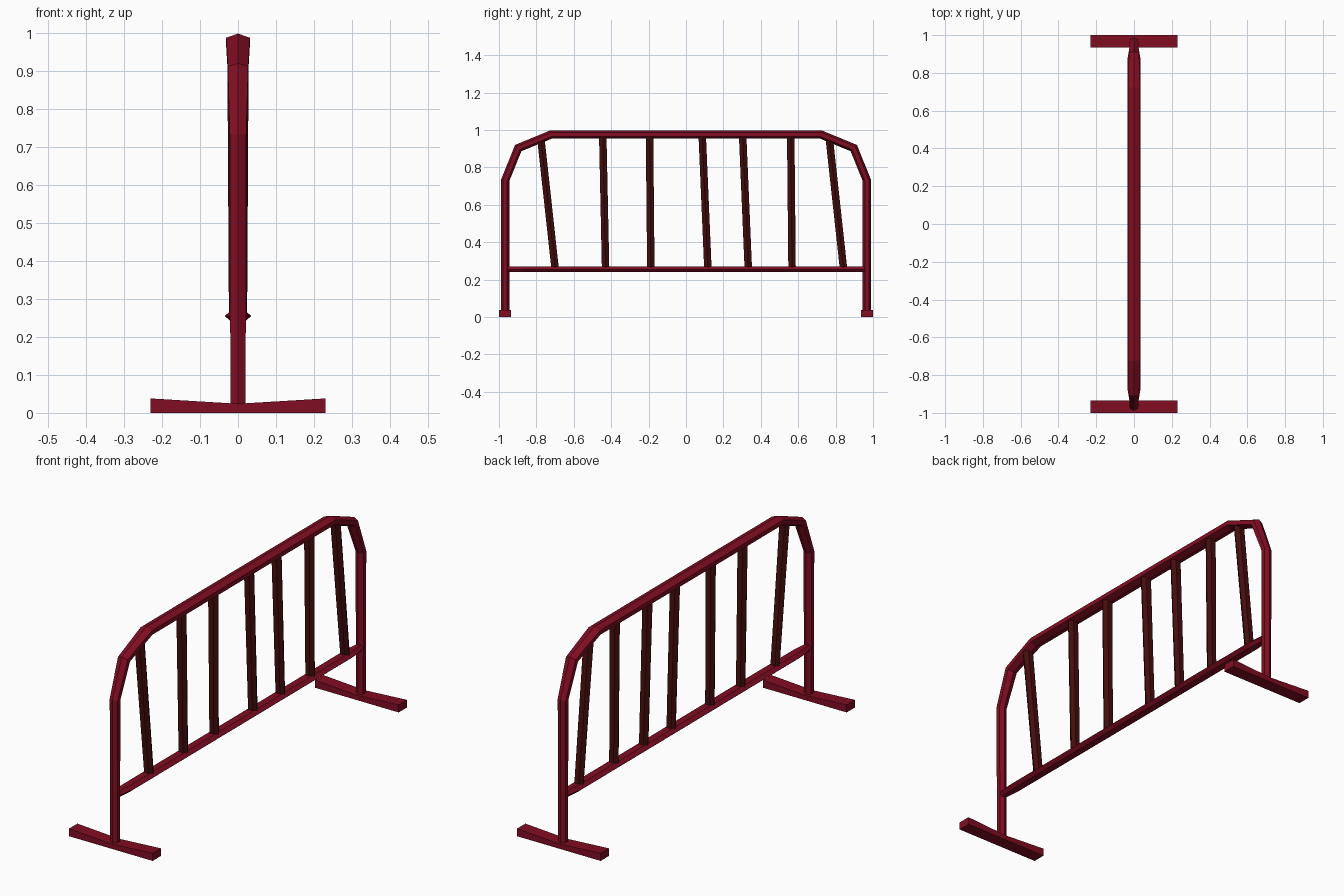
import bpy, bmesh, math
from mathutils import Vector

if "Cube" in bpy.data.objects:
    bpy.data.objects.remove(bpy.data.objects["Cube"])


def material(name, rgb):
    m = bpy.data.materials.new(name)
    m.diffuse_color = (*rgb, 1)
    m.use_nodes = True
    m.node_tree.nodes["Principled BSDF"].inputs["Base Color"].default_value = m.diffuse_color
    return m


red = material("crimson paint", (0.22, 0.004, 0.016))
dark = material("dark maroon bars", (0.06, 0.004, 0.004))


def finish(name, bm, mat):
    bmesh.ops.recalc_face_normals(bm, faces=bm.faces)
    me = bpy.data.meshes.new(name)
    bm.to_mesh(me)
    bm.free()
    me.materials.append(mat)
    ob = bpy.data.objects.new(name, me)
    bpy.context.collection.objects.link(ob)
    return ob


def tube(name, path, mat, rn, phase=0.0):
    """Six-sided tube along (y, z, half width in x) stations; rn is the in-plane radius."""
    bm = bmesh.new()
    pts = [Vector((y, z)) for y, z, _ in path]
    rings = []
    for i, p in enumerate(pts):
        a = (p - pts[i - 1]).normalized() if i > 0 else (pts[1] - p).normalized()
        b = (pts[i + 1] - p).normalized() if i < len(pts) - 1 else a
        t = (a + b).normalized()
        n = Vector((-t.y, t.x)) * rn / t.dot(a)      # mitred joint
        ring = []
        for k in range(6):
            ang = phase + k * math.pi / 3
            q = p + n * math.cos(ang)
            ring.append(bm.verts.new((path[i][2] * math.sin(ang), q.x, q.y)))
        rings.append(ring)
    for r, s in zip(rings, rings[1:]):
        for k in range(6):
            j = (k + 1) % 6
            bm.faces.new((r[k], r[j], s[j], s[k]))
    bm.faces.new(rings[0])
    bm.faces.new(rings[-1])
    return finish(name, bm, mat)


EDGE = math.pi / 6   # turns a tube edge towards x

# Bent outer frame: post, two bends, top rail, mirrored
half = [(-0.967, 0.015, 0.023), (-0.967, 0.73, 0.025),
        (-0.897, 0.903, 0.031), (-0.72, 0.976, 0.036)]
tube("outer_frame", half + [(-y, z, w) for y, z, w in reversed(half)], red, 0.022)

# Lower rail, narrowing where it meets the posts
tube("lower_rail", [(-0.96, 0.255, 0.02), (-0.87, 0.255, 0.035),
                    (0.87, 0.255, 0.035), (0.96, 0.255, 0.02)], red, 0.0175, EDGE)

# Slightly crooked upright bars: (top y, bottom y)
bars = [(-0.775, -0.70), (-0.445, -0.43), (-0.195, -0.188), (0.087, 0.117),
        (0.303, 0.333), (0.56, 0.567), (0.767, 0.842)]
for i, (top, bottom) in enumerate(bars):
    z = 0.945 if abs(top) > 0.7 else 0.965
    tube(f"bar_{i + 1}", [(bottom, 0.26, 0.024), (top, z, 0.028)], dark, 0.023, EDGE)

# Feet: long blocks whose top dips towards the post
profile = [(-0.23, 0), (0.23, 0), (0.23, 0.038), (0, 0.024), (-0.23, 0.038)]
for name, y0, y1 in (("front_foot", -1.0, -0.935), ("back_foot", 0.935, 1.0)):
    bm = bmesh.new()
    a = [bm.verts.new((x, y0, z)) for x, z in profile]
    b = [bm.verts.new((x, y1, z)) for x, z in profile]
    bm.faces.new(a)
    bm.faces.new(b)
    for k in range(5):
        j = (k + 1) % 5
        bm.faces.new((a[k], a[j], b[j], b[k]))
    finish(name, bm, red)
